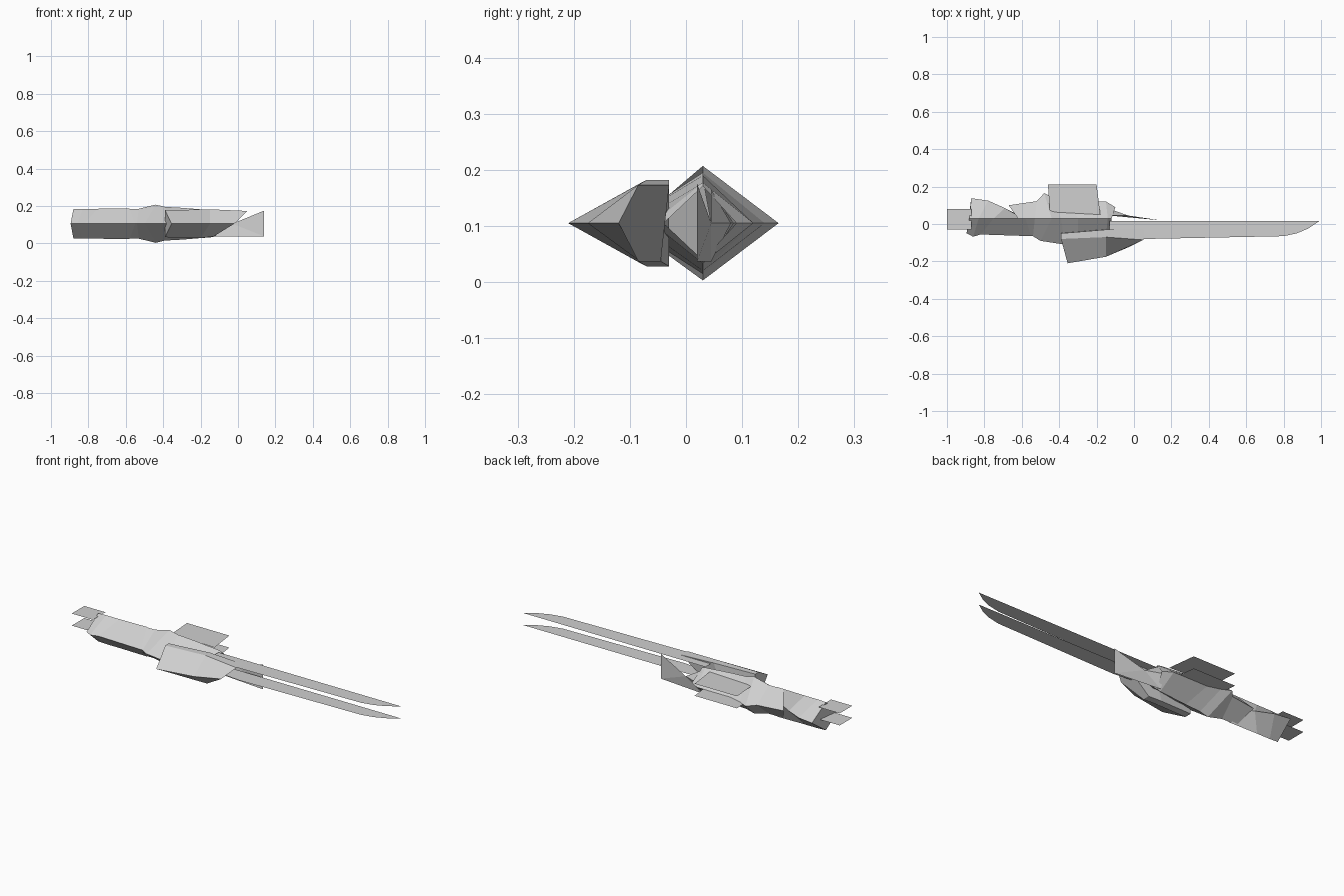
import bpy
import bmesh

MID = 0.105      # height of the symmetry plane
UPPER = 0.172    # height of the upper thin plates
RIDGE = 0.03     # y of the spine

if "Cube" in bpy.data.objects:
    bpy.data.objects.remove(bpy.data.objects["Cube"], do_unlink=True)

grey = bpy.data.materials.new("light_grey")
grey.use_nodes = True
grey.diffuse_color = (0.63, 0.63, 0.63, 1)
grey.node_tree.nodes["Principled BSDF"].inputs["Base Color"].default_value = (0.63, 0.63, 0.63, 1)


def finish(name, bm):
    bmesh.ops.recalc_face_normals(bm, faces=bm.faces)
    mesh = bpy.data.meshes.new(name)
    bm.to_mesh(mesh)
    bm.free()
    mesh.materials.append(grey)
    obj = bpy.data.objects.new(name, mesh)
    bpy.context.collection.objects.link(obj)


def loft(name, rings, caps=False):
    """Skin a list of closed cross-sections."""
    bm = bmesh.new()
    rows = [[bm.verts.new(p) for p in ring] for ring in rings]
    for a, b in zip(rows, rows[1:]):
        for i in range(len(a)):
            j = (i + 1) % len(a)
            bm.faces.new((a[i], a[j], b[j], b[i]))
    if caps:
        bm.faces.new(rows[0])
        bm.faces.new(rows[-1])
    finish(name, bm)


def diamond(front, spine, back):
    """Diamond section from (x, y) front, (x, height) spine and (x, y) back."""
    return [(front[0], front[1], MID), (spine[0], RIDGE, MID + spine[1]),
            (back[0], back[1], MID), (spine[0], RIDGE, MID - spine[1])]


def plate(name, points):
    """Two matching thin sheets, one above the other."""
    for side, z in (("upper_", UPPER), ("lower_", MID)):
        bm = bmesh.new()
        bm.faces.new([bm.verts.new((x, y, z)) for x, y in points])
        finish(side + name, bm)


# Thin horizontal plates
plate("blade", [(-0.13, 0.015), (0.99, 0.015), (0.93, -0.025), (0.87, -0.05),
                (0.8, -0.065), (0.06, -0.08), (-0.13, -0.06)])
plate("side_panel", [(-0.46, 0.21), (-0.2, 0.21), (-0.18, 0.05), (-0.45, 0.065)])
plate("rear_fin", [(-1, -0.03), (-1, 0.08), (-0.87, 0.08), (-0.87, -0.03)])

# Faceted shells along the spine
loft("rear_shell", [
    diamond((-0.895, -0.05), (-0.88, 0.078), (-0.87, 0.138)),
    diamond((-0.86, -0.068), (-0.83, 0.08), (-0.78, 0.125)),
    diamond((-0.82, -0.056), (-0.75, 0.08), (-0.69, 0.085)),
    diamond((-0.55, -0.065), (-0.58, 0.082), (-0.62, 0.045))], caps=True)
loft("middle_shell", [
    diamond((-0.6, -0.063), (-0.62, 0.08), (-0.67, 0.1)),
    diamond((-0.54, -0.065), (-0.53, 0.08), (-0.52, 0.122)),
    diamond((-0.5, -0.09), (-0.44, 0.102), (-0.48, 0.165))])
loft("main_shell", [
    diamond((-0.5, -0.09), (-0.44, 0.102), (-0.48, 0.165)),
    diamond((-0.37, -0.11), (-0.39, 0.09), (-0.43, 0.14)),
    diamond((-0.3, -0.09), (-0.3, 0.085), (-0.36, 0.12)),
    diamond((-0.15, -0.06), (-0.14, 0.072), (-0.15, 0.12)),
    diamond((-0.12, -0.04), (-0.12, 0.066), (-0.1, 0.09))])


# Pointed front guard with a slanted end
def guard_ring(front, top_x, bottom_x, y, inner_y, height):
    return [(front[0], front[1], MID), (top_x, y, MID + height),
            (top_x, inner_y, MID + height), (bottom_x, y + 0.04, MID - height),
            (bottom_x, y, MID - height)]


loft("front_guard", [
    guard_ring((-0.355, -0.21), -0.39, -0.39, -0.08, -0.05, 0.072),
    guard_ring((-0.15, -0.175), -0.15, -0.2, -0.07, -0.03, 0.077),
    guard_ring((-0.02, -0.12), 0.05, -0.13, -0.085, -0.03, 0.068)], caps=True)

# Upright notched tail, bent outwards where it meets the main shell
bm = bmesh.new()
top, side, low = [bm.verts.new((-0.13, y, MID + z))
                  for y, z in ((0.045, 0.06), (0.08, 0), (0.045, -0.068))]
notch = bm.verts.new((-0.03, 0.045, MID))
tip, foot = [bm.verts.new((0.14, 0.02, MID + z)) for z in (0.07, -0.068)]
for corners in ((top, side, notch), (side, low, notch), (low, foot, notch), (foot, tip, notch)):
    bm.faces.new(corners)
finish("tail_plate", bm)
